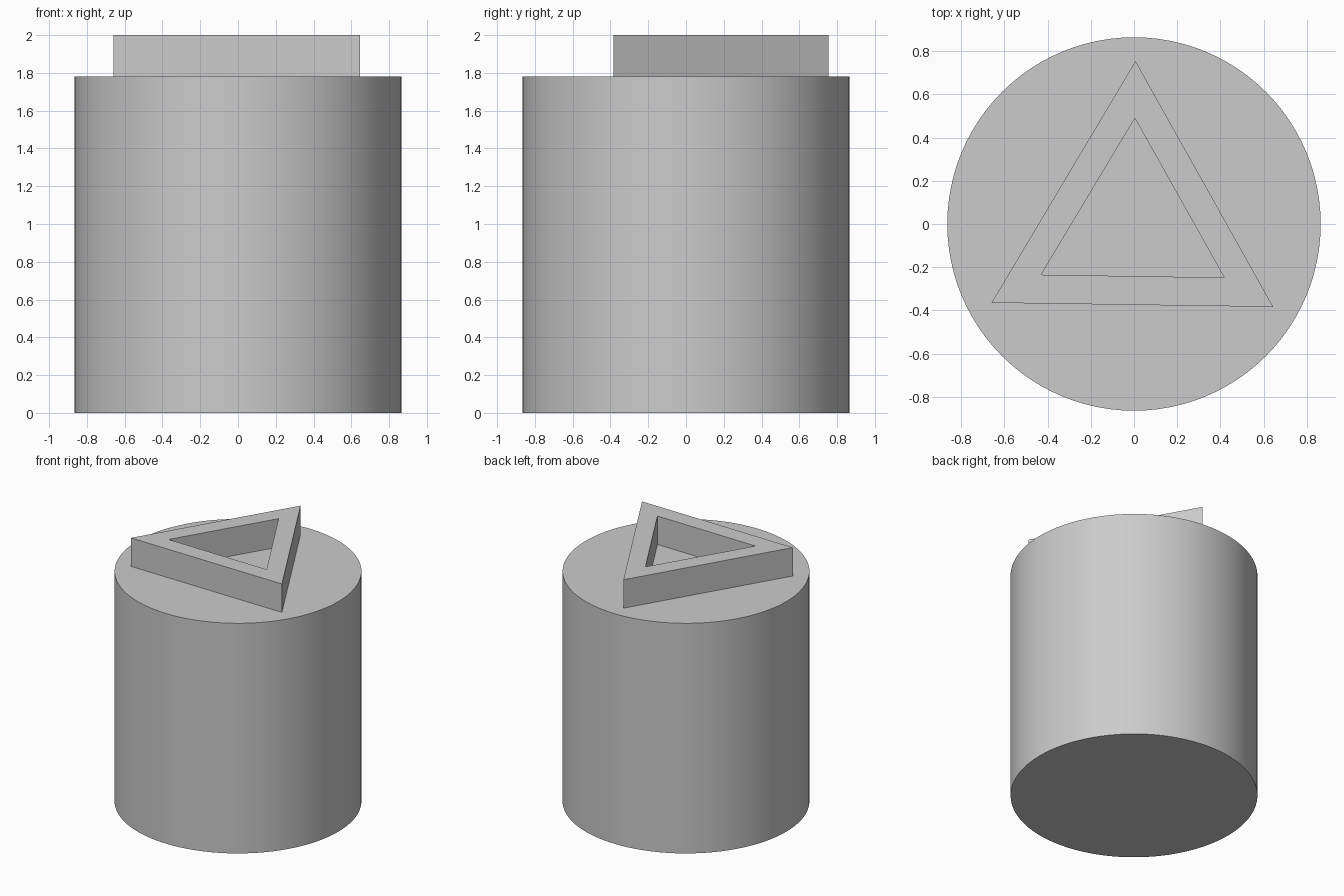
import bpy, bmesh, math

cube = bpy.data.objects.get("Cube")
if cube:
    bpy.data.objects.remove(cube, do_unlink=True)

BODY_TOP, TOP = 1.78, 2.0

# Plain grey for everything
grey = bpy.data.materials.new("plain grey")
grey.use_nodes = True
colour = (0.6, 0.6, 0.6, 1)
grey.diffuse_color = colour
grey.node_tree.nodes["Principled BSDF"].inputs["Base Color"].default_value = colour

# Cylindrical body
bpy.ops.mesh.primitive_cylinder_add(vertices=96, radius=0.865, depth=BODY_TOP,
                                    location=(0, 0, BODY_TOP / 2))
body = bpy.context.object
body.name = "body"
body.data.materials.append(grey)
bpy.ops.object.shade_smooth_by_angle(angle=math.radians(30))

# Raised triangular frame, open in the middle
outer = [(0.007, 0.755), (-0.66, -0.365), (0.645, -0.384)]
inner = [(0.004, 0.49), (-0.43, -0.235), (0.418, -0.248)]
bm = bmesh.new()
rings = [[bm.verts.new((x, y, z)) for x, y in loop]
         for loop, z in ((outer, BODY_TOP), (outer, TOP), (inner, TOP), (inner, BODY_TOP))]
for r in range(4):
    a, b = rings[r], rings[(r + 1) % 4]
    for i in range(3):
        j = (i + 1) % 3
        bm.faces.new((a[i], a[j], b[j], b[i]))
bmesh.ops.recalc_face_normals(bm, faces=bm.faces)
mesh = bpy.data.meshes.new("triangle_frame")
bm.to_mesh(mesh)
bm.free()
mesh.materials.append(grey)
frame = bpy.data.objects.new("triangle_frame", mesh)
bpy.context.collection.objects.link(frame)
